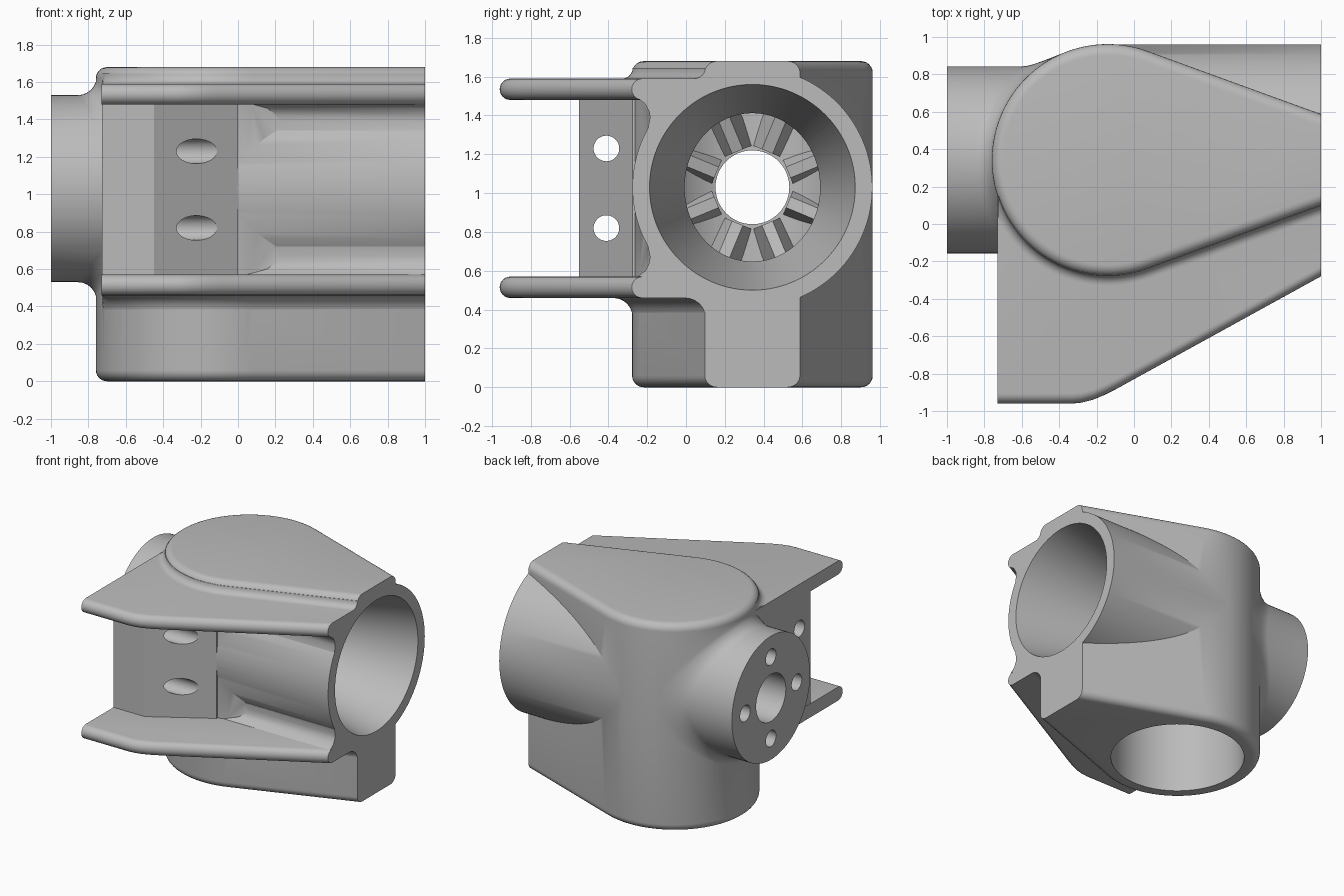
import bpy, bmesh, math
from math import sin, cos, pi, sqrt

if "Cube" in bpy.data.objects:
    bpy.data.objects.remove(bpy.data.objects["Cube"], do_unlink=True)

grey = bpy.data.materials.new("cast_grey")
grey.use_nodes = True
grey.diffuse_color = (0.5, 0.5, 0.5, 1)
grey.node_tree.nodes["Principled BSDF"].inputs["Base Color"].default_value = (0.5, 0.5, 0.5, 1)

CX, CY, CZ = -0.14, 0.342, 1.03    # crossing point of the two bores
R, END = 0.62, 1.05                # body radius, overlong end trimmed later
PHI = 1.222                        # where the flat flanks leave the round


def loft(name, rings):
    """Closed solid through rings with equal point counts."""
    bm = bmesh.new()
    loops = [[bm.verts.new(p) for p in ring] for ring in rings]
    n = len(loops[0])
    for a, b in zip(loops, loops[1:]):
        for i in range(n):
            j = (i + 1) % n
            bm.faces.new((a[i], a[j], b[j], b[i]))
    bm.faces.new(loops[0][::-1])
    bm.faces.new(loops[-1])
    bmesh.ops.recalc_face_normals(bm, faces=bm.faces)
    mesh = bpy.data.meshes.new(name)
    bm.to_mesh(mesh)
    bm.free()
    mesh.materials.append(grey)
    obj = bpy.data.objects.new(name, mesh)
    bpy.context.collection.objects.link(obj)
    return obj


def disc_x(x, r, y=CY, z=CZ, n=96):
    return [(x, y + r * cos(2 * pi * i / n), z + r * sin(2 * pi * i / n)) for i in range(n)]


def rod(name, x0, r0, x1, r1, y=CY, z=CZ, n=96):
    return loft(name, [disc_x(x0, r0, y, z, n), disc_x(x1, r1, y, z, n)])


def prism_z(name, pts, z0, z1):
    return loft(name, [[(x, y, z) for x, y in pts] for z in (z0, z1)])


def combine(target, tool, operation):
    mod = target.modifiers.new("combine", "BOOLEAN")
    mod.operation, mod.object, mod.solver = operation, tool, "EXACT"
    bpy.context.view_layer.objects.active = target
    bpy.ops.object.modifier_apply(modifier=mod.name)
    bpy.data.objects.remove(tool, do_unlink=True)


def teardrop(z, inset, front_only=False):
    """Teardrop outline at height z, optionally offset on its front half only."""
    pts, n = [], 72
    for i in range(-1, n + 2):
        t = PHI + (2 * pi - 2 * PHI) * min(max(i, 0), n) / n
        d = inset
        if front_only and sin(t) > -0.05:
            d = 0.02
        r = R - d
        if 0 <= i <= n:
            x, y = CX + r * cos(t), CY + r * sin(t)
        else:
            x = END
            y = CY + (r - cos(PHI) * (END - CX)) / sin(PHI) * (1 if i < 0 else -1)
        if front_only:
            x = max(x, -0.725)
        pts.append((x, y, z))
    return pts


# Teardrop body with rounded top and bottom rims
H, ROUND = 1.68, 0.06
arc = [i * pi / 12 for i in range(7)]
low = [teardrop(ROUND * (1 - sin(a)), ROUND * (1 - cos(a))) for a in reversed(arc)]
high = [teardrop(H - ROUND * (1 - sin(a)), ROUND * (1 - cos(a))) for a in arc]
housing = loft("housing", low + high)

# Large barrel
parts = [rod("barrel", CX, 0.618, END, 0.618, n=128)]


# Round boss with a fillet that follows the curved body
def boss_ring(r, d):
    ring = []
    for _, y, z in disc_x(0, r):
        surface = CX - sqrt(max(R * R - (y - CY) ** 2, 0))
        ring.append((surface - d, y, z))
    return ring


F = 0.1
fillet = [boss_ring(0.5 + F * (1 - cos(a)), F * (1 - sin(a)) - 0.004) for a in arc]
parts.append(loft("boss", [disc_x(-1, 0.5)] + fillet + [disc_x(-0.15, 0.5)]))

# Two flange plates with rounded front edges
front_edge = [(-0.73, -0.96), (-0.33, -0.96), (-0.28, -0.955), (-0.22, -0.94),
              (-0.16, -0.915), (-0.1, -0.885), (END, -0.252)]
T = 0.055
for name, zc in (("lower_plate", 0.515), ("upper_plate", 1.535)):
    rings = []
    for i in range(-6, 7):
        a = i * pi / 12
        back = [(END, 0.3), (-0.73, 0.3)]
        rings.append([(x, y + T * (1 - cos(a)), zc + T * sin(a)) for x, y in front_edge]
                     + [(x, y, zc + T * sin(a)) for x, y in back])
    parts.append(loft(name, rings))


# Fillets between the plates and the body flanks
def plate_fillet(name, z, size, up):
    rings = [teardrop(z - up * 0.02, -size, True)]
    rings += [teardrop(z + up * size * (1 - cos(a)), -size * (1 - sin(a)) + 0.003, True) for a in arc]
    return loft(name, rings)


parts += [plate_fillet("upper_fillet", 1.59, 0.055, 1),
          plate_fillet("lower_fillet", 0.46, 0.1, -1)]

# Fillets between the plates and the barrel
section = [(-0.25, 0.46), (-0.21, 0.43), (-0.19, 0.39), (-0.185, 0.36), (-0.195, 0.31),
           (0.0, 0.31), (0.05, 0.46)]
for s in (1, -1):
    parts.append(loft("barrel_fillet", [[(x, y, CZ + s * h) for y, h in section]
                                        for x in (-0.1, END)]))

# Web between the plates with a sloping face
parts.append(prism_z("web", [(-0.728, -0.55), (-0.45, -0.55), (0.0, -0.275), (0.0, 0.15),
                             (-0.728, 0.15)], 0.5, 1.55))
for p in parts:
    combine(housing, p, "UNION")

# Bores, bolt holes and end trim
circle = [(CX + 0.5 * cos(2 * pi * i / 96), CY + 0.5 * sin(2 * pi * i / 96)) for i in range(96)]
cutters = [prism_z("vertical_bore", circle, -0.1, 1.55),
           rod("tapered_bore", 0.2, 0.345, 1.1, 0.553, n=128),
           rod("boss_bore", -1.1, 0.19, 0.0, 0.19),
           prism_z("end_trim", [(1, -2), (2, -2), (2, 2), (1, 2)], -1, 3)]
for k in range(4):
    a = k * pi / 2
    cutters.append(rod("bolt_hole", -1.1, 0.065, -0.8, 0.065,
                       CY + 0.33 * cos(a), CZ + 0.33 * sin(a), 32))
for z in (0.82, 1.23):
    cutters.append(rod("web_hole", -0.9, 0.066, 0.1, 0.066, -0.41, z, 40))
for c in cutters:
    combine(housing, c, "DIFFERENCE")

# Radial ribs on the inner wall around the boss bore
for k in range(8):
    a = pi / 8 + k * pi / 4
    rings = []
    for x, w in ((-0.68, 0.09), (-0.5, 0.03)):
        corners = [(0.2, -w), (0.42, -w), (0.42, w), (0.2, w)]
        rings.append([(x + 0.3 * max(u - 0.2, 0), CY + u * cos(a) - v * sin(a),
                       CZ + u * sin(a) + v * cos(a)) for u, v in corners])
    rib = loft("inner_rib", rings)

# Smooth shading with sharp edges kept
bpy.ops.object.select_all(action="DESELECT")
housing.select_set(True)
bpy.context.view_layer.objects.active = housing
bpy.ops.object.shade_smooth_by_angle(angle=math.radians(30))
